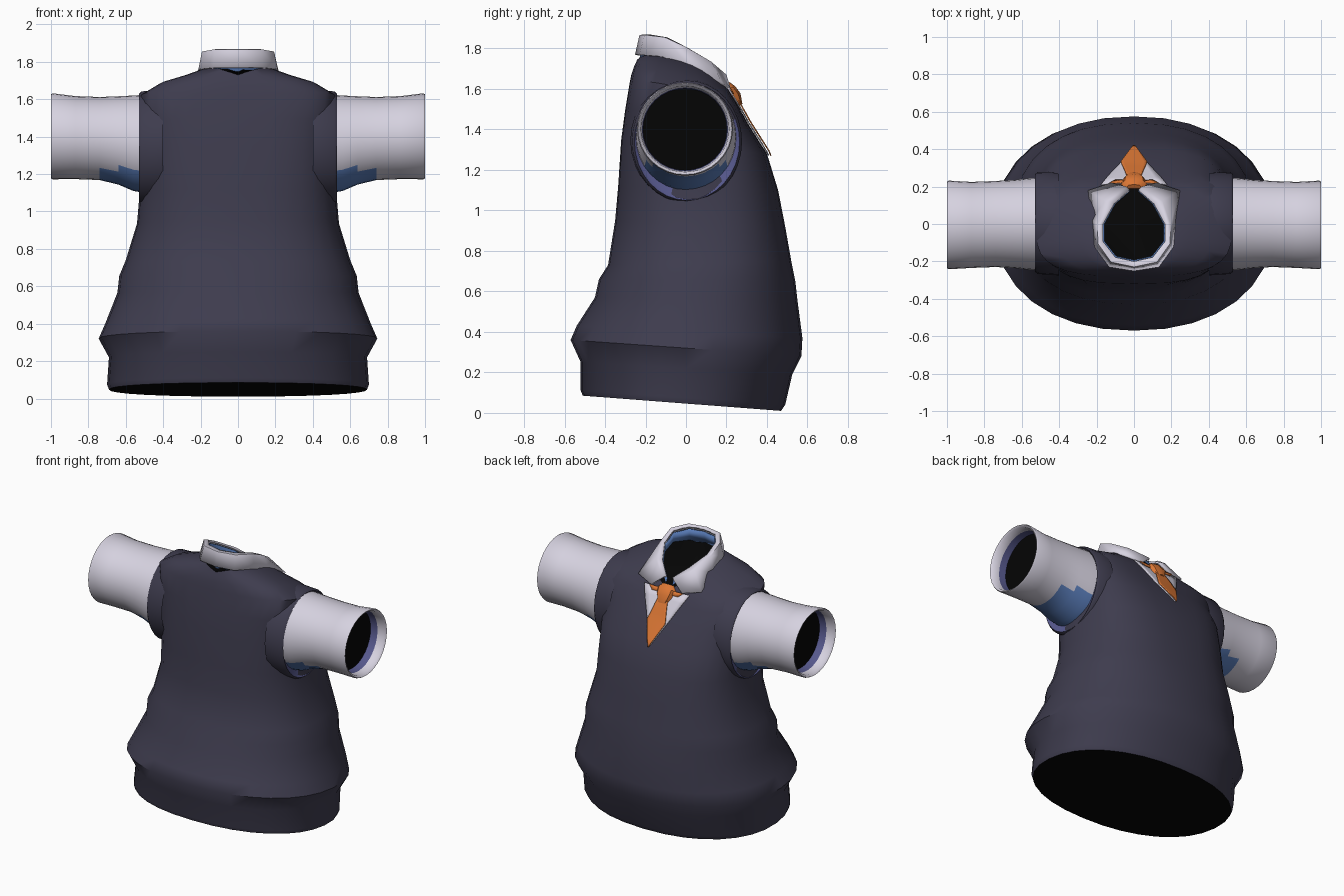
import bpy, bmesh, math
from mathutils import Vector
from mathutils.bvhtree import BVHTree

cube = bpy.data.objects.get("Cube")
if cube:
    bpy.data.objects.remove(cube)


def material(name, rgb):
    m = bpy.data.materials.new(name)
    m.use_nodes = True
    col = [(c / 255 / 12.92 if c < 11 else ((c / 255 + .055) / 1.055) ** 2.4) for c in rgb] + [1]
    m.diffuse_color = col
    m.node_tree.nodes["Principled BSDF"].inputs["Base Color"].default_value = col
    return m


NAVY = material("navy knit", (62, 60, 78))
WHITE = material("shirt white", (214, 210, 224))
BLUE = material("shade blue", (92, 128, 190))
INDIGO = material("lining indigo", (86, 88, 140))
ORANGE = material("tie orange", (218, 118, 52))
BLACK = material("inside black", (5, 5, 5))


def finish(name, bm, mats, angle=50, thickness=0):
    bmesh.ops.remove_doubles(bm, verts=bm.verts, dist=0.0005)
    bmesh.ops.recalc_face_normals(bm, faces=bm.faces)
    me = bpy.data.meshes.new(name)
    bm.to_mesh(me)
    bm.free()
    ob = bpy.data.objects.new(name, me)
    bpy.context.scene.collection.objects.link(ob)
    for m in mats:
        me.materials.append(m)
    if thickness:
        mod = ob.modifiers.new("thickness", "SOLIDIFY")
        mod.thickness = thickness
        mod.offset = 0
    bpy.ops.object.select_all(action="DESELECT")
    ob.select_set(True)
    bpy.context.view_layer.objects.active = ob
    bpy.ops.object.shade_smooth_by_angle(angle=math.radians(angle))
    return ob


def loft(bm, rows, closed=True):
    """Bridge rows of points with quads; returns vertex rows."""
    vs = [[bm.verts.new(p) for p in r] for r in rows]
    n = len(rows[0])
    for a, b in zip(vs, vs[1:]):
        for i in range(n if closed else n - 1):
            j = (i + 1) % n
            bm.faces.new((a[i], a[j], b[j], b[i]))
    return vs


SEG = 32
ANGLES = [2 * math.pi * i / SEG for i in range(SEG)]


def body_ring(w, yb, yf, zb, zf, n, lift=0):
    pts = []
    for a in ANGLES:
        c, s = math.cos(a), math.sin(a)
        x = w * math.copysign(abs(c) ** (2 / n), c)
        t = 0.5 + 0.5 * math.copysign(abs(s) ** (2 / n), s)
        pts.append((x, yb + (yf - yb) * t, zb + (zf - zb) * t + lift * abs(c)))
    return pts


# Knitted vest: width, back y, front y, back z, front z, squareness, side lift
rings = [body_ring(*r) for r in (
    (.69, -.51, .47, .085, .01, 2.2),
    (.70, -.52, .49, .11, .04, 2.2),
    (.69, -.52, .525, .25, .19, 2.2),
    (.745, -.57, .57, .36, .28, 2.2),
    (.71, -.54, .575, .43, .37, 2.2),
    (.645, -.45, .55, .57, .56, 2.2),
    (.635, -.43, .54, .66, .65, 2.3),
    (.60, -.385, .52, .73, .75, 2.4),
    (.54, -.35, .49, .95, .92, 2.5),
    (.525, -.335, .455, 1.12, 1.10, 2.7),
    (.515, -.32, .40, 1.35, 1.28, 3),
    (.52, -.30, .305, 1.50, 1.43, 3),
    (.525, -.28, .26, 1.62, 1.51, 3.2, .04),
    (.42, -.27, .235, 1.67, 1.545, 2.8, .06),
    (.30, -.26, .22, 1.70, 1.57, 2.4, .07),
    (.195, -.245, .2, 1.73, 1.6, 2.1, .08),
)]
bm = bmesh.new()
vs = loft(bm, rings)
for loop in (vs[0], vs[-1]):
    bm.faces.new(loop).material_index = 1
bmesh.ops.recalc_face_normals(bm, faces=bm.faces)
surface = BVHTree.FromBMesh(bm)
finish("vest", bm, [NAVY, BLACK])


def oval(x, y, z, ry, rz):
    return [(x, y + ry * math.cos(a), z + rz * math.sin(a)) for a in ANGLES]


for side, label in ((1, "left"), (-1, "right")):
    # Armhole edge with its lining
    bm = bmesh.new()
    vs = loft(bm, [oval(side * .40, .0, 1.345, .275, .305),
                   oval(side * .515, .005, 1.34, .272, .302),
                   oval(side * .53, .005, 1.34, .26, .29),
                   oval(side * .515, .005, 1.34, .245, .275)])
    bm.faces.new(vs[-1])
    for f in bm.faces:
        if len(f.verts) > 4 or all(abs(v.co.x) > .51 for v in f.verts) and f.calc_center_median().z < 1.45 \
                and all(v not in vs[1] for v in f.verts):
            f.material_index = 1
    finish(label + "_armhole", bm, [NAVY, INDIGO])

    # Short sleeve with turned-in cuff and dark inside
    bm = bmesh.new()
    vs = loft(bm, [oval(side * x, y, z, ry, rz) for x, y, z, ry, rz in (
        (.48, .0, 1.36, .25, .265), (.56, .0, 1.365, .245, .255),
        (.64, .0, 1.38, .236, .236), (.74, .0, 1.39, .23, .222),
        (.87, -.005, 1.395, .23, .222), (.99, -.005, 1.402, .237, .23),
        (1.0, -.005, 1.402, .232, .225), (.99, -.005, 1.402, .218, .212),
        (.94, -.005, 1.40, .213, .207), (.89, -.005, 1.40, .208, .202))])
    cap = bm.faces.new(vs[-1])
    inner = set(vs[-1])
    for f in bm.faces:
        c = f.calc_center_median()
        if f == cap:
            f.material_index = 3
        elif inner & set(f.verts):
            f.material_index = 2
        elif abs(c.x) < .80 and c.z < 1.235:
            f.material_index = 1
    finish(label + "_sleeve", bm, [WHITE, BLUE, INDIGO, BLACK])


def mirrored(half):
    """Right half of a path listed from the centre back, completed on the other side."""
    return [(-x, y, z) for x, y, z in reversed(half[1:])] + list(half)


# Folded collar
top = mirrored([(0, -.2, 1.862), (.10, -.178, 1.862), (.165, -.095, 1.848),
                (.165, 0, 1.80), (.105, .11, 1.735), (.025, .18, 1.67)])
roll = mirrored([(0, -.225, 1.862), (.12, -.2, 1.862), (.188, -.105, 1.85),
                 (.192, .0, 1.80), (.15, .12, 1.73), (.04, .195, 1.665)])
hem = mirrored([(0, -.245, 1.768), (.13, -.225, 1.768), (.205, -.12, 1.76),
                (.222, .02, 1.70), (.243, .175, 1.625), (.12, .215, 1.60)])
bm = bmesh.new()
loft(bm, [top, roll, hem], closed=False)
finish("collar", bm, [WHITE], thickness=.014)

# Neck stand under the collar
bm = bmesh.new()
loft(bm, [[(x * .98, y * .98, z - .015) for x, y, z in top],
          [(x * 1.1, y * 1.14, z - .115) for x, y, z in top]], closed=False)
finish("collar_stand", bm, [BLUE], thickness=.008)


def front_panel(name, outline, offset, mat, steps=6, cols=8):
    """Thin plate draped on the chest; outline lists (height, half width)."""
    rows = []
    for (z0, w0), (z1, w1) in zip(outline, outline[1:]):
        for k in range(steps + 1):
            z, w = z0 + (z1 - z0) * k / steps, w0 + (w1 - w0) * k / steps
            row = []
            for i in range(cols + 1):
                x = w * (2 * i / cols - 1)
                hit, normal, _, _ = surface.ray_cast(Vector((x, 2, z)), Vector((0, -1, 0)))
                row.append(hit + normal * offset)
            rows.append(row)
    bm = bmesh.new()
    loft(bm, rows, closed=False)
    finish(name, bm, [mat], thickness=.006)


# Shirt showing in the V neck, and the tie
front_panel("shirt_front", [(1.595, .175), (1.27, .003)], .006, WHITE)
front_panel("tie_blade", [(1.55, .035), (1.405, .07), (1.265, .003)], .016, ORANGE)
front_panel("tie_band", [(1.595, .13), (1.57, .10)], .012, ORANGE, steps=2)

# Tie knot: tapered block following the chest slope
bm = bmesh.new()
loops = []
for t, w, d in ((0, .04, .02), (.25, .07, .035), (.6, .062, .04), (1, .035, .022)):
    centre = Vector((0, .195 + .065 * t, 1.625 - .11 * t))
    out = Vector((0, .86, .51))
    loops.append([centre + Vector((w * math.cos(a), 0, 0)) + out * (d * math.sin(a))
                  for a in ANGLES[::4]])
vs = loft(bm, loops)
bm.faces.new(vs[0])
bm.faces.new(vs[-1])
finish("tie_knot", bm, [ORANGE], angle=35)
